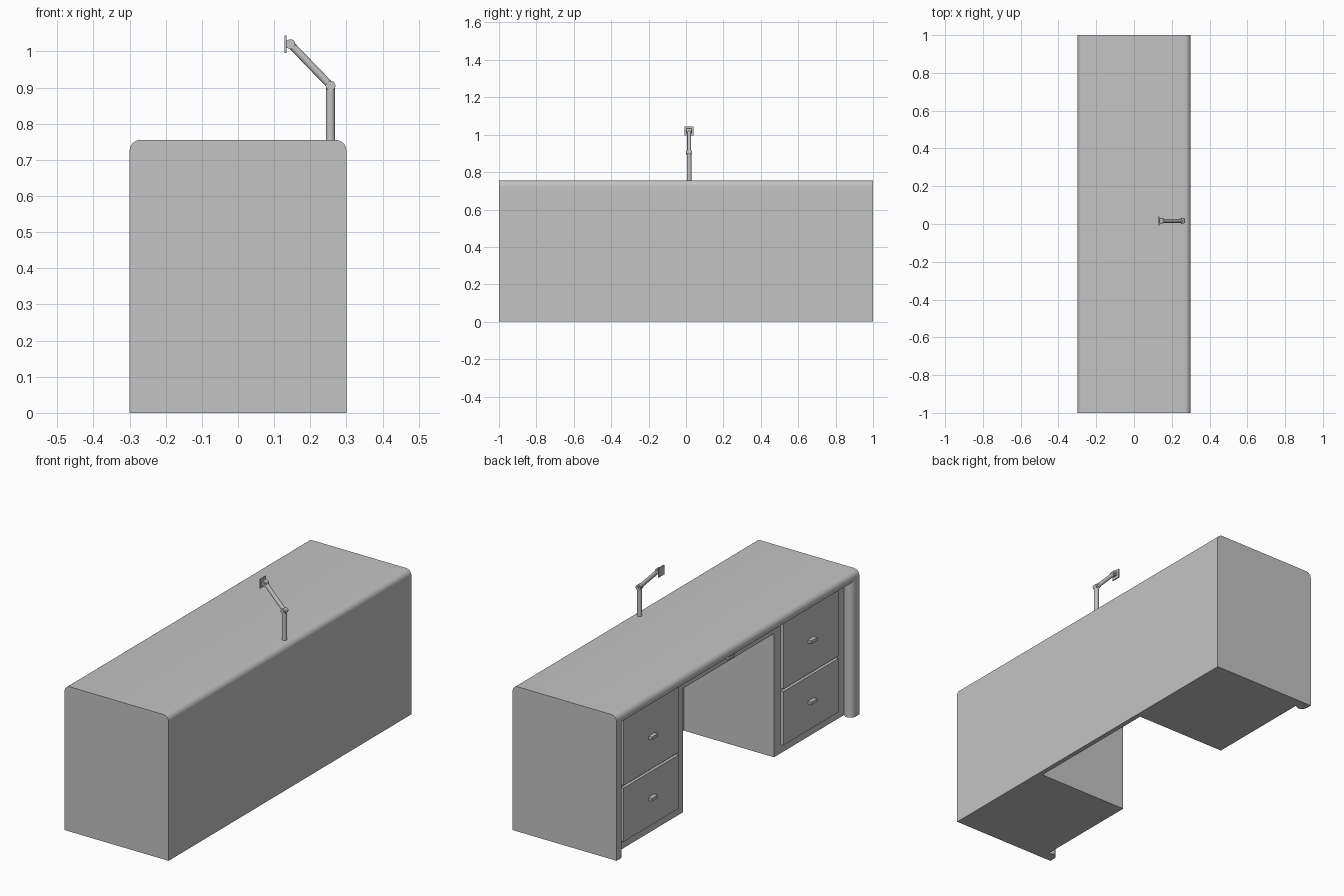
import bpy, bmesh, math
from mathutils import Vector

if "Cube" in bpy.data.objects:
    bpy.data.objects.remove(bpy.data.objects["Cube"], do_unlink=True)

GREY = (0.55, 0.55, 0.55, 1)
mat = bpy.data.materials.new("plain grey")
mat.use_nodes = True
mat.diffuse_color = GREY
mat.node_tree.nodes["Principled BSDF"].inputs["Base Color"].default_value = GREY


def finish(name, bm, smooth=False):
    bmesh.ops.recalc_face_normals(bm, faces=bm.faces)
    mesh = bpy.data.meshes.new(name)
    bm.to_mesh(mesh)
    bm.free()
    mesh.materials.append(mat)
    ob = bpy.data.objects.new(name, mesh)
    bpy.context.collection.objects.link(ob)
    if smooth:
        bpy.ops.object.select_all(action='DESELECT')
        ob.select_set(True)
        bpy.context.view_layer.objects.active = ob
        bpy.ops.object.shade_smooth_by_angle(angle=math.radians(35))
    return ob


def box(name, x, y, z):
    bm = bmesh.new()
    bmesh.ops.create_cube(bm, size=1)
    for v in bm.verts:
        for i, (lo, hi) in enumerate((x, y, z)):
            v.co[i] = lo if v.co[i] < 0 else hi
    return finish(name, bm)


def prism(name, points, offset):
    """Extrude a closed outline of 3D points along an offset."""
    bm = bmesh.new()
    face = bm.faces.new([bm.verts.new(p) for p in points])
    ext = bmesh.ops.extrude_face_region(bm, geom=[face], use_keep_orig=True)
    verts = [g for g in ext["geom"] if isinstance(g, bmesh.types.BMVert)]
    bmesh.ops.translate(bm, vec=offset, verts=verts)
    return finish(name, bm, True)


def rod(name, a, b, r):
    a, b = Vector(a), Vector(b)
    bm = bmesh.new()
    bmesh.ops.create_cone(bm, cap_ends=True, segments=24, radius1=r, radius2=r,
                          depth=(b - a).length)
    bm.transform((b - a).to_track_quat('Z', 'Y').to_matrix().to_4x4())
    bmesh.ops.translate(bm, vec=(a + b) / 2, verts=bm.verts)
    return finish(name, bm, True)


def arc(cx, cy, r, start, end, n=12):
    angles = [math.radians(start + (end - start) * i / n) for i in range(n + 1)]
    return [(cx + r * math.cos(t), cy + r * math.sin(t)) for t in angles]


R, FACE, TOP, UNDER, INNER = 0.03, -0.245, 0.755, 0.695, 0.375

# Desktop with a full bullnose over the drawers and a rounded rear edge
outline = arc(-0.27, TOP - R, R, 270, 90) + arc(0.27, TOP - R, R, 90, 0) + [(0.3, UNDER)]
prism("desktop", [(x, -1, z) for x, z in outline], (0, 2, 0))


def handle(name, x, y, z):
    box(name, (x - 0.02, x), (y - 0.025, y + 0.025), (z - 0.008, z + 0.008))


# Pedestals, corner posts, drawers
for side, s in (("left", 1), ("right", -1)):
    def span(a, b):
        return tuple(sorted((a * s, b * s)))

    box(side + "_pedestal", (FACE, 0.3), span(INNER, 1), (0, UNDER))
    post = [(FACE, 1), (-0.3, 1)] + arc(-0.27, 0.97, R, 180, 360)
    prism(side + "_corner_post", [(x, y * s, 0) for x, y in post], (0, 0, TOP - R))
    for level, z0, z1, grip in (("lower", 0.045, 0.325, 0.19), ("upper", 0.338, 0.68, 0.51)):
        box(f"{side}_{level}_drawer", (FACE - 0.015, FACE), span(0.43, 0.885), (z0, z1))
        handle(f"{side}_{level}_handle", FACE - 0.015, 0.657 * s, grip)

# Kneehole: back panel and centre drawer
box("modesty_panel", (0.275, 0.3), (-INNER, INNER), (0, UNDER))
box("centre_drawer", (FACE, 0.275), (-INNER, INNER), (0.645, UNDER))
handle("centre_handle", FACE, 0, 0.673)

# Jointed arm with a small mounting plate
Y = 0.017
elbow, wrist = (0.256, Y, 0.905), (0.145, Y, 1.02)
rod("arm_pole", (0.256, Y, TOP - 0.01), elbow, 0.0125)
rod("arm_link", elbow, wrist, 0.0105)
for name, (x, y, z) in (("elbow", elbow), ("wrist", wrist)):
    rod(name + "_joint", (x, y - 0.013, z), (x, y + 0.013, z), 0.0135)
    rod(name + "_pin", (x, y - 0.016, z), (x, y + 0.016, z), 0.006)
box("plate_neck", (0.132, 0.145), (Y - 0.009, Y + 0.009), (1.01, 1.03))
box("mounting_plate", (0.128, 0.134), (Y - 0.024, Y + 0.024), (0.996, 1.044))
